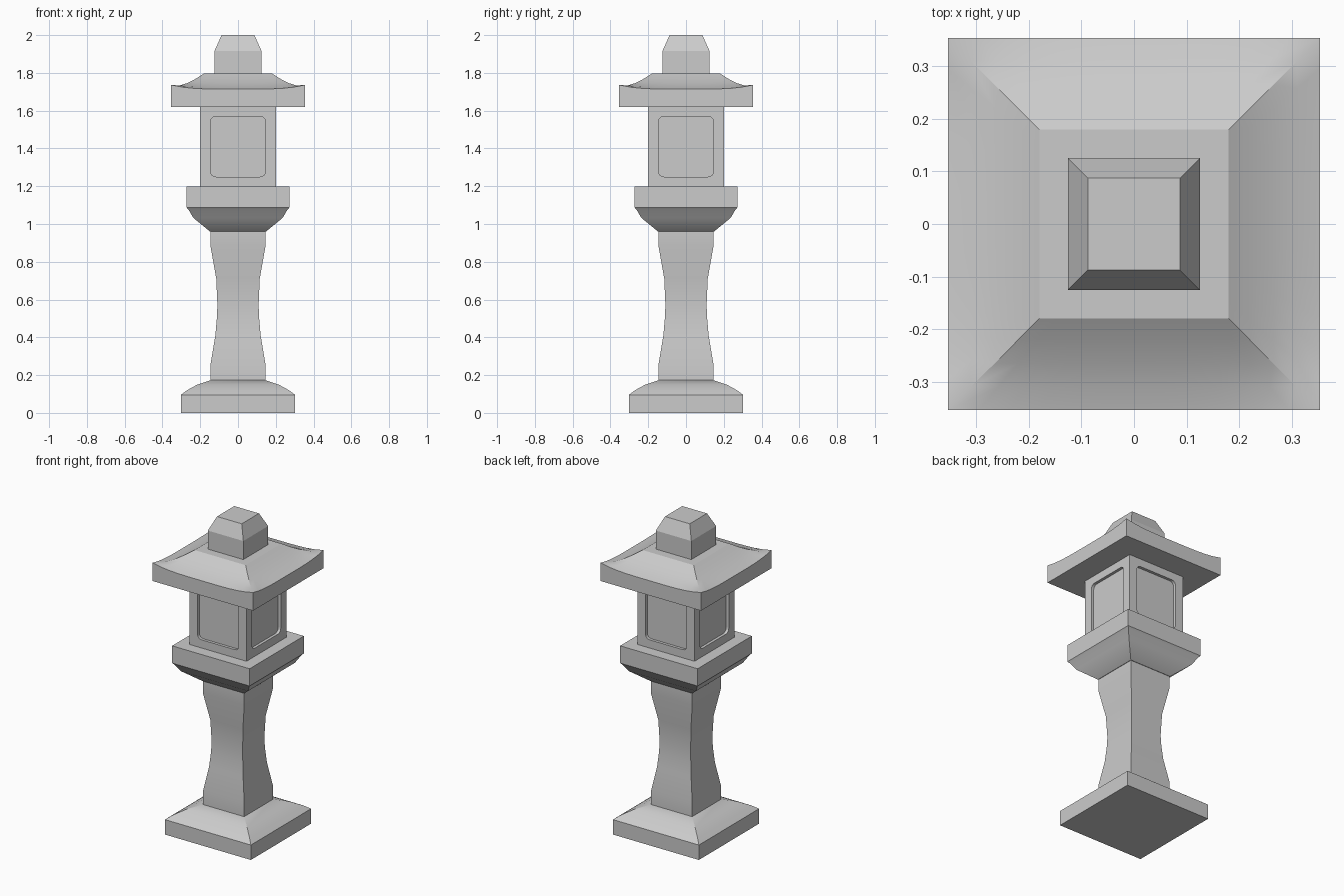
import bpy, bmesh, math
from mathutils import Matrix

if "Cube" in bpy.data.objects:
    bpy.data.objects.remove(bpy.data.objects["Cube"])


def finish(name, bm, smooth=True):
    bmesh.ops.recalc_face_normals(bm, faces=bm.faces)
    mesh = bpy.data.meshes.new(name)
    bm.to_mesh(mesh)
    bm.free()
    obj = bpy.data.objects.new(name, mesh)
    bpy.context.collection.objects.link(obj)
    if smooth:
        bpy.ops.object.select_all(action='DESELECT')
        bpy.context.view_layer.objects.active = obj
        obj.select_set(True)
        bpy.ops.object.shade_smooth_by_angle(angle=math.radians(25))
    return obj


def square_loft(name, profile, n=1, smooth=True):
    """Stack square rings of (half width, z, corner lift), n segments per side."""
    bm = bmesh.new()
    rings = []
    for half, z, *lift in profile:
        ring = []
        for side in range(4):
            rot = Matrix.Rotation(side * math.pi / 2, 3, 'Z')
            for i in range(n):
                t = -1 + 2 * i / n
                dz = (lift[0] if lift else 0) * abs(t) ** 4
                v = bm.verts.new((half * t, -half, z + dz))
                v.co = rot @ v.co
                ring.append(v)
        rings.append(ring)
    for a, b in zip(rings, rings[1:]):
        for i in range(len(a)):
            j = (i + 1) % len(a)
            bm.faces.new((a[i], a[j], b[j], b[i]))
    bm.faces.new(rings[0][::-1])
    bm.faces.new(rings[-1])
    return finish(name, bm, smooth)


# Foot, waisted post and platform
square_loft("base", [(.303, 0), (.303, .095), (.27, .12), (.215, .15), (.145, .173)])
square_loft("post", [(.145, .17), (.145, .26), (.12, .41), (.112, .5), (.109, .57),
                     (.115, .71), (.145, .88), (.145, .965)])
square_loft("platform", [(.148, .96), (.236, 1.032), (.262, 1.076), (.273, 1.088), (.273, 1.198)])

# Light chamber with a rounded recessed panel on each side
chamber = square_loft("light_chamber", [(.2, 1.195), (.2, 1.625)], smooth=False)
bm = bmesh.new()
outline = []
r, w, h, zc, depth = .028, .145, .16, 1.41, .018
for k, (sx, sz) in enumerate([(1, 1), (-1, 1), (-1, -1), (1, -1)]):
    for s in range(5):
        a = (k + s / 4) * math.pi / 2
        outline.append((sx * (w - r) + r * math.cos(a), zc + sz * (h - r) + r * math.sin(a)))
for side in range(4):
    rot = Matrix.Rotation(side * math.pi / 2, 3, 'Z')
    face = bm.faces.new([bm.verts.new((x, -.25, z)) for x, z in outline])
    ext = bmesh.ops.extrude_face_region(bm, geom=[face], use_keep_orig=True)
    new = [v for v in ext["geom"] if isinstance(v, bmesh.types.BMVert)]
    bmesh.ops.translate(bm, verts=new, vec=(0, .05 + depth, 0))
    for v in new + list(face.verts):
        v.co = rot @ v.co
cutter = finish("panel_cutter", bm, smooth=False)
cutter.hide_render = True
cutter.display_type = 'WIRE'
mod = chamber.modifiers.new("panels", 'BOOLEAN')
mod.operation = 'DIFFERENCE'
mod.solver = 'EXACT'
mod.object = cutter

# Roof with upturned corners, and its cap
square_loft("roof", [(.354, 1.62), (.354, 1.714, .022), (.31, 1.727, .006), (.265, 1.747),
                     (.22, 1.771), (.18, 1.797)], n=12)
square_loft("cap", [(.125, 1.79), (.125, 1.915), (.087, 2.0)], smooth=False)
